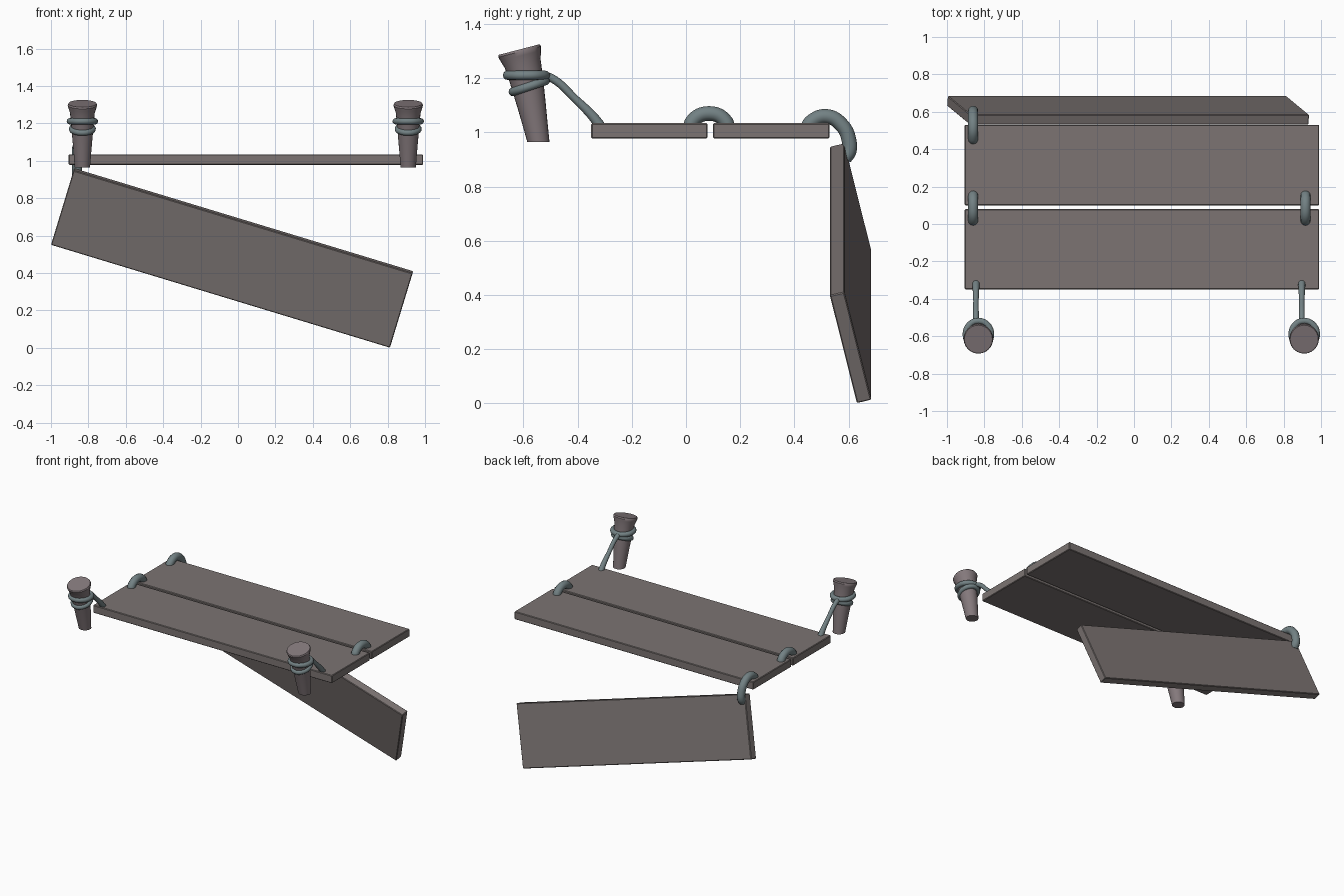
import bpy, bmesh, math
from mathutils import Vector

if "Cube" in bpy.data.objects:
    bpy.data.objects.remove(bpy.data.objects["Cube"])


def material(name, color):
    m = bpy.data.materials.new(name)
    m.diffuse_color = (*color, 1)
    m.use_nodes = True
    m.node_tree.nodes["Principled BSDF"].inputs["Base Color"].default_value = m.diffuse_color
    return m


WOOD = material("wood", (0.20, 0.175, 0.17))
POST = material("post_wood", (0.23, 0.19, 0.20))
ROPE = material("rope", (0.17, 0.22, 0.23))


def select(ob):
    bpy.ops.object.select_all(action='DESELECT')
    ob.select_set(True)
    bpy.context.view_layer.objects.active = ob


def mesh_object(name, bm, mat):
    bmesh.ops.recalc_face_normals(bm, faces=bm.faces)
    me = bpy.data.meshes.new(name)
    bm.to_mesh(me)
    bm.free()
    ob = bpy.data.objects.new(name, me)
    bpy.context.collection.objects.link(ob)
    me.materials.append(mat)
    return ob


def plank(name, corner, length, width, thick):
    """Board spanned from one corner by three edge vectors."""
    o, l, w, t = (Vector(v) for v in (corner, length, width, thick))
    bm = bmesh.new()
    bmesh.ops.create_cube(bm, size=1)
    for v in bm.verts:
        a, b, c = v.co + Vector((0.5, 0.5, 0.5))
        v.co = o + l * a + w * b + t * c
    ob = mesh_object(name, bm, WOOD)
    bev = ob.modifiers.new("edge", 'BEVEL')
    bev.width, bev.segments = 0.004, 1


def tube(name, points, radius, cyclic=False, taper=None):
    """Rope swept along a smooth path."""
    cu = bpy.data.curves.new(name, 'CURVE')
    cu.dimensions = '3D'
    cu.bevel_depth, cu.bevel_resolution, cu.resolution_u = radius, 4, 8
    cu.use_fill_caps = not cyclic
    sp = cu.splines.new('BEZIER')
    sp.bezier_points.add(len(points) - 1)
    sp.use_cyclic_u = cyclic
    for i, (bp, p) in enumerate(zip(sp.bezier_points, points)):
        bp.co = p
        bp.handle_left_type = bp.handle_right_type = 'AUTO'
        bp.radius = taper[i] if taper else 1
    cu.materials.append(ROPE)
    ob = bpy.data.objects.new(name, cu)
    bpy.context.collection.objects.link(ob)
    select(ob)
    bpy.ops.object.convert(target='MESH')
    bpy.ops.object.shade_smooth_by_angle(angle=math.radians(50))


def loop_points(cx, cy, cz, rx, ry, slope):
    return [(cx + rx * math.cos(a), cy + ry * math.sin(a), cz + slope * math.sin(a))
            for a in (math.tau * i / 8 for i in range(8))]


def post(name, x):
    # rings: centre y, centre z, tilt slope, radius
    rings = [(-.545, .965, 0, .041), (-.557, 1.03, .1, .046), (-.570, 1.10, .18, .052),
             (-.588, 1.19, .24, .060), (-.603, 1.255, .26, .066), (-.610, 1.283, .26, .075),
             (-.614, 1.298, .26, .079), (-.616, 1.306, .26, .075)]
    n = 24
    bm = bmesh.new()
    loops = []
    for cy, cz, s, r in rings:
        loops.append([])
        for i in range(n):
            a = math.tau * i / n
            dy = r * math.sin(a)
            loops[-1].append(bm.verts.new((x + r * math.cos(a), cy + dy, cz + s * dy)))
    for lo, hi in zip(loops, loops[1:]):
        for i in range(n):
            j = (i + 1) % n
            bm.faces.new((lo[i], lo[j], hi[j], hi[i]))
    bm.faces.new(loops[0])
    bm.faces.new(loops[-1])
    select(mesh_object(name, bm, POST))
    bpy.ops.object.shade_smooth_by_angle(angle=math.radians(40))


# Two level boards and the broken one dangling from its left corner
plank("board_front", (-.905, -.35, .978), (1.895, 0, 0), (0, .43, 0), (0, 0, .056))
plank("board_back", (-.905, .10, .978), (1.895, 0, 0), (0, .43, 0), (0, 0, .056))
plank("board_hanging", (-.879, .531, .948), (1.812, 0, -.55), (-.121, .10, -.398),
      (.004, .0535, .0125))

for side, px in (("left", -.832), ("right", .91)):
    # Leaning post with two rope turns and a stay down to the front board
    post(side + "_post", px)
    tube(side + "_post_rope_upper", loop_points(px, -.589, 1.211, .067, .070, 0), .017, True)
    tube(side + "_post_rope_lower", loop_points(px, -.579, 1.170, .056, .060, .020), .016, True)
    sx = px - .013
    tube(side + "_stay_rope", [(sx, -.53, 1.211), (sx, -.495, 1.20), (sx, -.41, 1.125),
                               (sx, -.325, 1.035), (sx, -.315, 1.015)],
         .016, taper=[1, .95, .9, 1.2, 1.4])

# Arched rope ties joining the two level boards
for side, x in (("left", -.86), ("right", .917)):
    tube(side + "_tie_rope", [(x, .018, 1.01), (x, .022, 1.038), (x, .085, 1.070),
                              (x, .148, 1.038), (x, .152, 1.01)], .027)

# Last tie, curling over the back edge into the hanging board
x = -.86
tube("hanging_tie_rope", [(x, .445, 1.01), (x, .462, 1.038), (x, .52, 1.059), (x, .577, 1.025),
                          (x, .602, .97), (x, .602, .93), (x, .585, .905)], .027)
